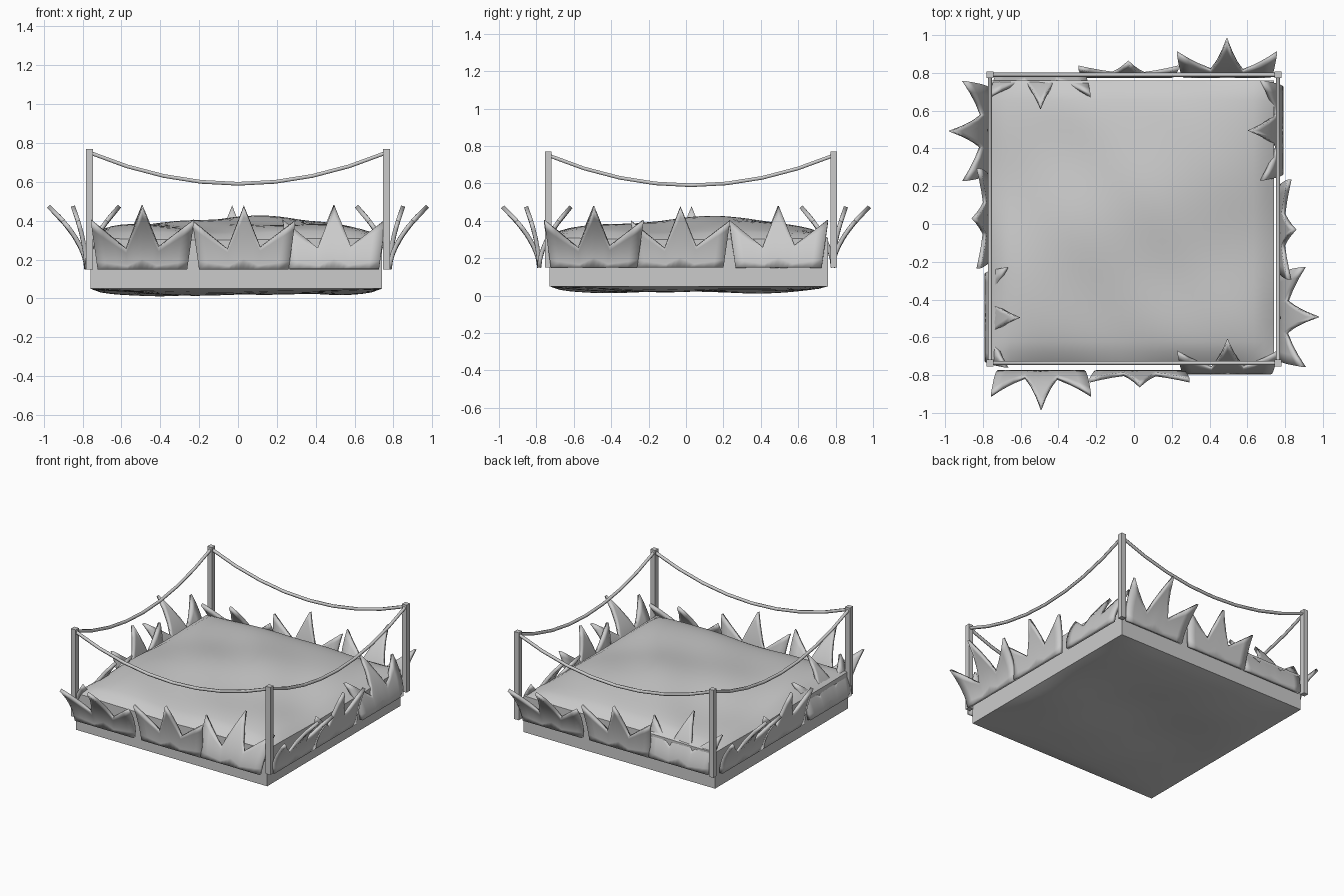
import bpy, bmesh
from math import sin, cos, pi
from mathutils import Vector

if "Cube" in bpy.data.objects:
    bpy.data.objects.remove(bpy.data.objects["Cube"])


def finish(name, bm, smooth=False):
    bmesh.ops.recalc_face_normals(bm, faces=bm.faces)
    me = bpy.data.meshes.new(name)
    bm.to_mesh(me)
    bm.free()
    ob = bpy.data.objects.new(name, me)
    bpy.context.collection.objects.link(ob)
    if smooth:
        bpy.context.view_layer.objects.active = ob
        bpy.ops.object.select_all(action='DESELECT')
        ob.select_set(True)
        bpy.ops.object.shade_smooth_by_angle(angle=0.6)
    return ob


# Soil slab: domed, bumpy top, straight sides, slightly bulging underside
def ripple(x, y):
    return (0.5 * sin(5.2 * x + 2.1 * y + 0.6) + 0.5 * sin(4.3 * y - 3.1 * x + 1.2)
            + 0.35 * sin(9 * y + 5 * x) * cos(7 * x - 1))


def dome(x, y):
    return max(0, (1 - (x / 0.75) ** 4) * (1 - (y / 0.745) ** 4)) ** 0.6


bm = bmesh.new()
bmesh.ops.create_grid(bm, x_segments=28, y_segments=28, size=1)
for v in bm.verts:
    v.co = Vector((v.co.x * 0.75, v.co.y * 0.745, 0))
ext = bmesh.ops.extrude_face_region(bm, geom=bm.faces[:])
top = {e for e in ext['geom'] if isinstance(e, bmesh.types.BMVert)}
for v in bm.verts:
    x, y = v.co.x, v.co.y
    d, r = dome(x, y), ripple(x, y)
    if v in top:
        v.co.z = 0.305 + 0.085 * d + 0.028 * r * (0.2 + 0.8 * d)
    else:
        v.co.z = max(0.0, 0.05 - 0.028 * d + 0.015 * r * d)
    v.co += Vector((-0.01, 0.015, 0))
finish("soil_bed", bm, True)


# Grass tufts: jagged three-bladed strips bent outwards or inwards
OUTLINE = [(-0.265, 0.40), (-0.085, 0.255), (0, 0.475), (0.085, 0.265), (0.265, 0.40)]
BASE_Z, ROWS, THICK = 0.15, 6, 0.022


def place(side, u, d):
    return [(u, -d), (d, u), (-u, d), (-d, -u)][side]


def tuft(name, side, centre, dist, lean):
    cols = []
    for (x0, z0), (x1, z1) in zip(OUTLINE, OUTLINE[1:]):
        cols += [(x0 + (x1 - x0) * k / 3, z0 + (z1 - z0) * k / 3) for k in range(3)]
    cols.append(OUTLINE[-1])
    bm = bmesh.new()
    grid = []
    for x, z_top in cols:
        col = []
        for j in range(ROWS + 1):
            t = j / ROWS
            z = BASE_Z + (z_top - BASE_Z) * t
            u = x * (0.87 + 0.13 * t)
            out = lean * ((z - BASE_Z) / 0.325) ** 1.8
            col.append(bm.verts.new((*place(side, centre + u, dist + out), z)))
        grid.append(col)
    for a, b in zip(grid, grid[1:]):
        for j in range(ROWS):
            bm.faces.new((a[j], b[j], b[j + 1], a[j + 1]))
    ob = finish(name, bm, True)
    mod = ob.modifiers.new("thickness", 'SOLIDIFY')
    mod.thickness = THICK
    mod.offset = 0


for s, label in enumerate(("front", "right", "back", "left")):
    dist = 0.785 if s % 2 == 0 else 0.78
    mid = 0.03 if s % 2 == 0 else -0.03
    for kind, u, lean in (("outward", -0.492, 0.195), ("upright", mid, 0.07),
                          ("inward", 0.495, -0.17)):
        tuft(f"grass_{label}_{kind}", s, u, dist, lean)


# Corner posts
CY, H = 0.027, 0.763
corners = [(-H, CY - H), (H, CY - H), (H, CY + H), (-H, CY + H)]
for i, (x, y) in enumerate(corners):
    bm = bmesh.new()
    bmesh.ops.create_cube(bm, size=1)
    for v in bm.verts:
        v.co = Vector((x + v.co.x * 0.036, y + v.co.y * 0.036, 0.46 + v.co.z * 0.62))
    finish(f"post_{i + 1}", bm)


# Sagging ropes between the posts
for i in range(4):
    a, b = Vector(corners[i]), Vector(corners[(i + 1) % 4])
    cu = bpy.data.curves.new(f"rope_{i + 1}", 'CURVE')
    cu.dimensions = '3D'
    cu.bevel_depth = 0.011
    cu.bevel_resolution = 1
    cu.use_fill_caps = True
    sp = cu.splines.new('POLY')
    n = 9
    sp.points.add(n - 1)
    for k in range(n):
        t = k / (n - 1)
        p = a.lerp(b, t)
        sp.points[k].co = (p.x, p.y, 0.59 + 0.16 * (2 * t - 1) ** 2, 1)
    bpy.context.collection.objects.link(bpy.data.objects.new(f"rope_{i + 1}", cu))
